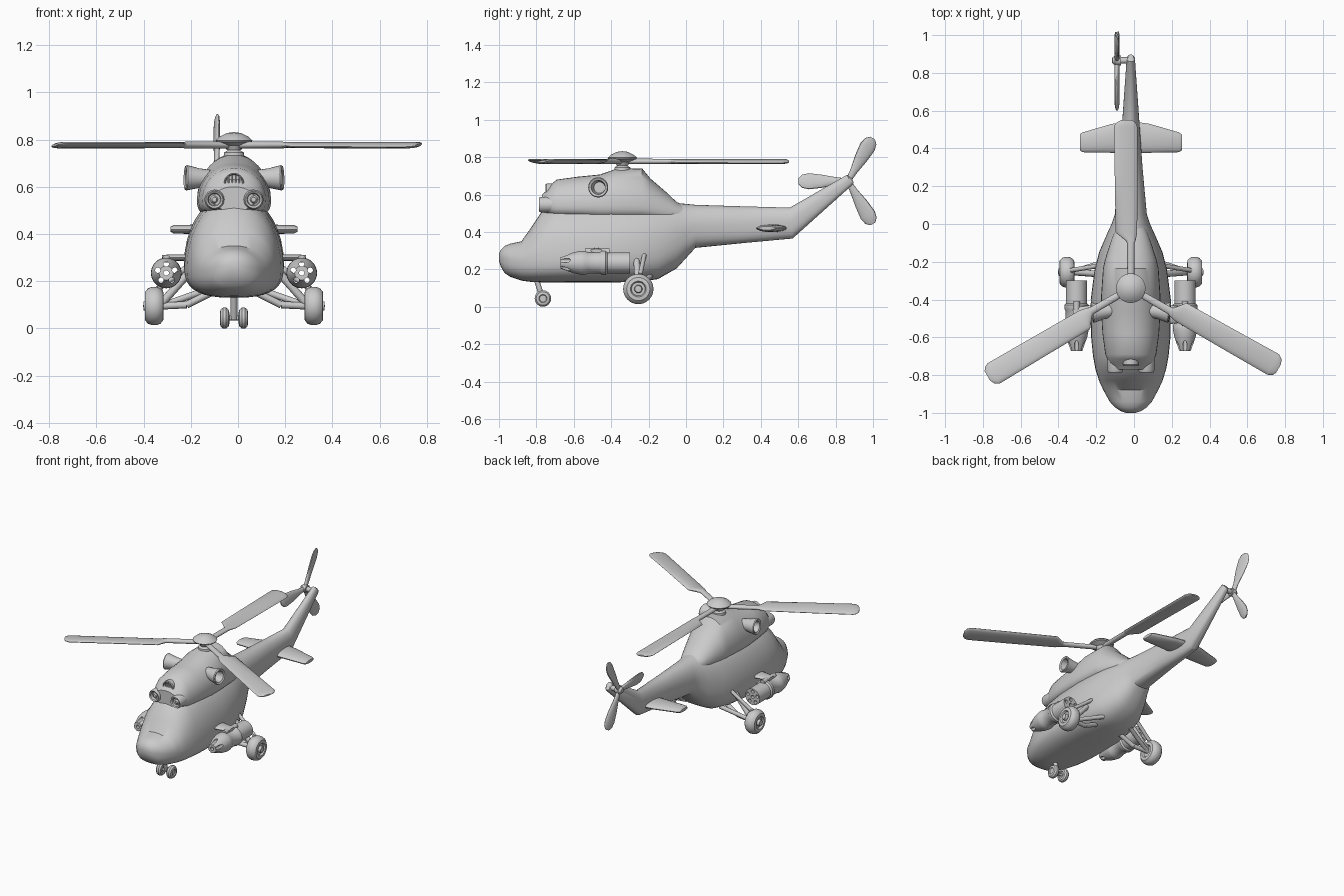
import bpy, bmesh
from math import sin, cos, pi, radians, copysign
from mathutils import Vector, Matrix

CX = -0.017  # centre line of the airframe


def loft(name, rings):
    bm = bmesh.new()
    rows = [[bm.verts.new(p) for p in r] for r in rings]
    n = len(rows[0])
    for a, b in zip(rows, rows[1:]):
        for i in range(n):
            bm.faces.new((a[i], a[(i + 1) % n], b[(i + 1) % n], b[i]))
    bm.faces.new(rows[0])
    bm.faces.new(rows[-1])
    bmesh.ops.remove_doubles(bm, verts=bm.verts, dist=1e-5)
    bmesh.ops.recalc_face_normals(bm, faces=bm.faces)
    me = bpy.data.meshes.new(name)
    bm.to_mesh(me)
    bm.free()
    ob = bpy.data.objects.new(name, me)
    bpy.context.collection.objects.link(ob)
    return ob


def hull_ring(y, zb, zm, zt, hw, e=0.75, lean=0.0, n=36):
    pts = []
    for i in range(n):
        a = 2 * pi * i / n
        c, s = cos(a), sin(a)
        if s >= 0:
            x, z = copysign(abs(c) ** 0.95, c), zm + (zt - zm) * s
        else:
            x, z = copysign(abs(c) ** e, c), zm - (zm - zb) * abs(s) ** e
        pts.append((CX + hw * x, y - lean * (z - zb) / (zt - zb), z))
    return pts


def lathe(name, origin, axis, profile, n=24):
    # profile: (radius, distance along axis)
    q = Vector(axis).to_track_quat('Z', 'Y')
    rings = [[Vector(origin) + q @ Vector((r * cos(2 * pi * i / n), r * sin(2 * pi * i / n), d))
              for i in range(n)] for r, d in profile]
    return loft(name, rings)


def rod(name, a, b, r, n=12):
    d = Vector(b) - Vector(a)
    return lathe(name, a, d, [(r, 0), (r, d.length)], n)


def blade(name, mat, stations, n=16):
    # stations: (span, low edge, high edge, thickness, pitch)
    rings = []
    for u, lo, hi, t, tilt in stations:
        ring = []
        for i in range(n):
            a = 2 * pi * i / n
            v = (hi - lo) / 2 * cos(a)
            ring.append(mat @ Vector((u, (lo + hi) / 2 + v, t / 2 * sin(a) + v * tilt)))
        rings.append(ring)
    return loft(name, rings)


# Fuselage, boom and swept fin in one skin
hull = [(-1, .245, .265, .285, .025), (-.99, .215, .262, .305, .055), (-.97, .18, .258, .325, .085),
        (-.94, .16, .25, .337, .112), (-.88, .14, .25, .35, .145), (-.83, .133, .25, .42, .168),
        (-.77, .13, .25, .51, .187), (-.7, .13, .25, .55, .2), (-.6, .13, .255, .56, .21), (-.4, .13, .27, .57, .212),
        (-.25, .133, .29, .57, .193), (-.15, .148, .31, .57, .168), (-.05, .205, .36, .555, .125),
        (0, .26, .4, .55, .102), (.05, .315, .43, .545, .085), (.3, .34, .44, .537, .062)]
rings = [hull_ring(*h) for h in hull]
rings += [hull_ring(.57, .365, .45, .53, .044, lean=.015),
          hull_ring(.89, .652, .68, .705, .022, lean=.03),
          hull_ring(.897, .665, .68, .698, .014, lean=.025)]
loft("fuselage", rings)

# Engine cowling
cowl = [(-.77, .5, .55, .6, .085), (-.74, .49, .55, .625, .112), (-.715, .48, .545, .66, .125),
        (-.69, .475, .54, .68, .135), (-.58, .47, .54, .695, .15), (-.46, .46, .54, .707, .157),
        (-.38, .46, .54, .735, .157), (-.235, .46, .54, .74, .147), (-.19, .46, .53, .685, .137),
        (-.1, .45, .51, .608, .108), (-.05, .45, .5, .56, .09), (.02, .45, .48, .53, .06)]
loft("engine_cowling", [hull_ring(*c) for c in cowl])

# Centre grille with slats
lathe("grille_frame", (CX, -.70, .617), (0, -1, 0),
      [(.042, 0), (.042, .045), (.038, .05), (.034, .045), (.034, .035), (0, .035)])
for i in range(4):
    x = CX + (i - 1.5) * .015
    h = .034 - .004 * abs(i - 1.5)
    rod("grille_slat", (x, -.745, .617 - h), (x, -.745, .617 + h), .004, 8)

# Main rotor: mast, cap and three blades
lathe("rotor_mast", (CX, -.34, .72), (0, 0, 1), [(.045, 0), (.042, .025), (.026, .035), (.026, .07)])
lathe("rotor_cap", (CX, -.34, .755), (0, 0, 1),
      [(.03, 0), (.04, .02), (.074, .035), (.078, .042), (.06, .058), (.03, .073), (0, .077)], 32)
for k in range(3):
    m = Matrix.Translation((CX, -.34, .777)) @ Matrix.Rotation(radians(90 + 120 * k), 4, 'Z')
    blade("main_rotor_blade", m, [
        (.02, -.018, .018, .03, 0), (.24, -.02, .02, .028, 0), (.25, -.025, .025, .026, 0),
        (.295, -.034, .08, .024, .1), (.6, -.035, .085, .024, .12), (.855, -.035, .09, .024, .12),
        (.878, -.025, .075, .02, .12), (.89, -.005, .05, .01, .12)])

# Tail rotor
rod("tail_rotor_shaft", (CX, .866, .672), (-.11, .866, .672), .017)
lathe("tail_rotor_hub", (-.07, .866, .672), (-1, 0, 0), [(.026, 0), (.026, .03), (.015, .045), (0, .047)])
for ang in (60, 180, 300):
    r = radians(ang)
    u = Vector((0, cos(r), sin(r)))
    v = Vector((0, -sin(r), cos(r)))
    m = Matrix.Translation((-.09, .866, .672)) @ Matrix((u, v, u.cross(v))).transposed().to_4x4()
    blade("tail_rotor_blade", m, [
        (0, -.014, .014, .026, 0), (.06, -.02, .02, .024, .1), (.14, -.034, .036, .024, .2),
        (.21, -.042, .044, .022, .2), (.245, -.034, .036, .018, .2), (.265, -.014, .016, .008, .2)])

for s in (-1, 1):
    # Stabiliser half
    m = Matrix.Translation((CX, 0, .42)) @ Matrix.Diagonal((s, 1, 1, 1))
    blade("stabiliser", m, [(0, .375, .545, .042, 0), (.1, .377, .53, .042, 0),
                            (.255, .38, .485, .036, 0), (.27, .39, .475, .02, 0)])

    # Front air intake with inner cone
    lathe("air_intake", (CX + s * .083, -.69, .546), (0, -1, 0),
          [(.042, 0), (.042, .085), (.036, .097), (.028, .092), (.024, .075), (.018, .075), (.01, .088), (0, .09)])

    # Side exhaust, a flared hollow horn
    lathe("exhaust", (CX + s * .09, -.455, .635), (s, -.13, .03),
          [(.035, 0), (.042, .06), (.054, .112), (.05, .118), (.038, .112), (.03, .06), (0, .06)])

    # Rocket pod with through tubes
    px, pz = CX + s * .287, .235
    pod = lathe("rocket_pod", (px, -.3, pz), (0, -1, 0),
                [(.056, 0), (.056, .12), (.065, .13), (.065, .15), (.058, .16), (.058, .225), (.064, .24),
                 (.064, .26), (.056, .3), (.03, .372)], 32)
    for k in range(6):
        a = pi / 2 + 2 * pi * k / 5
        rad = .038 if k < 5 else 0
        cut = rod("tube_cutter", (px + rad * cos(a), -.8, pz + rad * sin(a)),
                  (px + rad * cos(a), -.2, pz + rad * sin(a)), .0115)
        cut.hide_render = True
        mod = pod.modifiers.new("hole", 'BOOLEAN')
        mod.operation = 'DIFFERENCE'
        mod.object = cut
        bpy.context.view_layer.objects.active = pod
        bpy.ops.object.modifier_apply(modifier=mod.name)
        bpy.data.objects.remove(cut)

    # Pod pylon and strut
    m = Matrix.Translation((CX, 0, .3)) @ Matrix.Diagonal((s, 1, 1, 1))
    blade("pod_strut", m, [(.14, -.54, -.42, .028, 0), (.28, -.52, -.44, .026, 0), (.305, -.51, -.45, .02, 0)])
    rod("pod_mount", (px, -.54, .295), (px, -.41, .295), .017)

    # Main wheel, hub and struts
    wx, wy, wz = CX + s * .338, -.255, .095
    lathe("main_wheel", (wx - s * .04, wy, wz), (s, 0, 0),
          [(0, .012), (.035, .012), (.042, 0), (.062, .002), (.075, .014), (.081, .03), (.081, .05),
           (.075, .066), (.062, .078), (.042, .08), (.036, .068), (.022, .068), (.018, .085), (0, .087)], 32)
    hub = (wx - s * .03, wy, wz)
    rod("lower_strut", hub, (CX + s * .2, -.265, .1), .015)
    rod("lower_strut_inner", (CX + s * .2, -.265, .1), (CX + s * .1, -.275, .15), .015)
    rod("rear_strut", hub, (CX + s * .11, -.19, .165), .014)
    rod("shock_strut", (wx - s * .035, wy, .11), (CX + s * .17, -.265, .26), .017)
    rod("brace_strut", (wx - s * .02, wy + .01, .17), (CX + s * .16, -.22, .29), .012)
    rod("wheel_leg", (wx - s * .038, wy, .09), (wx - s * .02, wy + .01, .18), .012)

    # Nose wheel
    lathe("nose_wheel", (CX + s * .02, -.765, .044), (s, 0, 0),
          [(0, .006), (.02, .006), (.024, 0), (.036, .003), (.044, .013), (.044, .027),
           (.036, .037), (.022, .04), (.018, .034), (0, .034)])

# Nose gear leg and axle
rod("nose_leg", (CX, -.805, .16), (CX, -.765, .04), .014)
rod("nose_axle", (CX - .045, -.765, .044), (CX + .045, -.765, .044), .01)

bpy.ops.object.select_all(action='SELECT')
bpy.ops.object.shade_smooth_by_angle(angle=radians(35))
